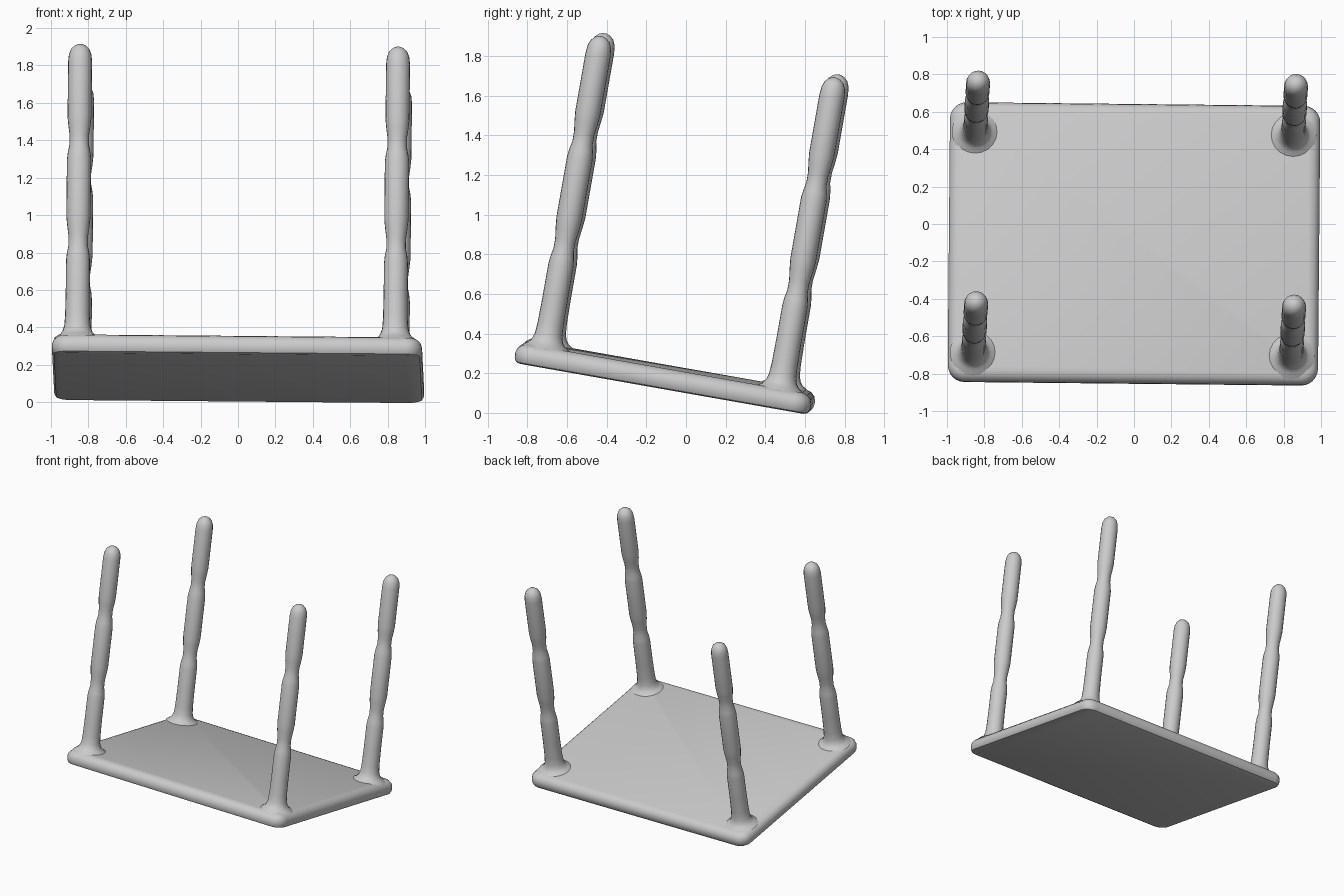
import bpy, bmesh, math
from mathutils import Matrix, Vector

if "Cube" in bpy.data.objects:
    bpy.data.objects.remove(bpy.data.objects["Cube"])

grey = bpy.data.materials.new("plain_grey")
grey.diffuse_color = (0.6, 0.6, 0.6, 1)
grey.use_nodes = True
grey.node_tree.nodes["Principled BSDF"].inputs["Base Color"].default_value = grey.diffuse_color

# The whole table lies upside down, tipped backward and very slightly rolled and turned
pose = (Matrix.Translation((0, -0.105, 0.181))
        @ Matrix.Rotation(math.radians(-0.6), 4, 'Z')
        @ Matrix.Rotation(math.radians(0.5), 4, 'Y')
        @ Matrix.Rotation(math.radians(-10), 4, 'X'))


def finish(name, bm, matrix):
    bmesh.ops.recalc_face_normals(bm, faces=bm.faces)
    me = bpy.data.meshes.new(name)
    bm.to_mesh(me)
    bm.free()
    me.materials.append(grey)
    ob = bpy.data.objects.new(name, me)
    bpy.context.collection.objects.link(ob)
    ob.matrix_world = matrix
    bpy.ops.object.select_all(action='DESELECT')
    ob.select_set(True)
    bpy.context.view_layer.objects.active = ob
    bpy.ops.object.shade_smooth_by_angle(angle=math.radians(40))
    return ob


def rounded_ring(bm, inset, z, half_x=0.99, half_y=0.758, radius=0.09, steps=6):
    """One loop of a rounded rectangle, pulled in by inset."""
    ring = []
    for k, (sx, sy) in enumerate([(1, 1), (-1, 1), (-1, -1), (1, -1)]):
        for i in range(steps + 1):
            a = math.pi / 2 * (k + i / steps)
            r = radius - inset
            ring.append(bm.verts.new((sx * (half_x - radius) + r * math.cos(a),
                                      sy * (half_y - radius) + r * math.sin(a), z)))
    return ring


def bridge(bm, a, b):
    n = len(a)
    for i in range(n):
        bm.faces.new((a[i], a[(i + 1) % n], b[(i + 1) % n], b[i]))


# Tabletop: flat slab with a tight lower edge and a softer upper edge
bm = bmesh.new()
section = [(0.03, -0.052), (0.012, -0.046), (0.002, -0.028), (0, 0.0),
           (0.008, 0.025), (0.028, 0.044), (0.055, 0.052)]
rings = [rounded_ring(bm, inset, z) for inset, z in section]
for a, b in zip(rings, rings[1:]):
    bridge(bm, a, b)
bm.faces.new(rings[0])
bm.faces.new(rings[-1])
finish("tabletop", bm, pose)

# Turned leg: flared foot, two necks, domed tip (radius, height)
leg_profile = [(0.125, 0.045), (0.115, 0.054), (0.095, 0.066), (0.08, 0.085),
               (0.07, 0.115), (0.066, 0.17), (0.064, 0.3), (0.064, 0.47),
               (0.060, 0.51), (0.052, 0.55), (0.052, 0.60), (0.060, 0.66),
               (0.065, 0.71), (0.065, 1.02), (0.060, 1.06), (0.052, 1.10),
               (0.052, 1.15), (0.059, 1.20), (0.064, 1.25), (0.064, 1.55),
               (0.060, 1.59), (0.048, 1.62), (0.028, 1.638), (0.010, 1.645)]
SIDES = 20


def make_leg(name, x, y):
    bm = bmesh.new()
    loops = [[bm.verts.new((r * math.cos(2 * math.pi * i / SIDES),
                            r * math.sin(2 * math.pi * i / SIDES), z))
              for i in range(SIDES)] for r, z in leg_profile]
    for a, b in zip(loops, loops[1:]):
        bridge(bm, a, b)
    bm.faces.new(loops[-1])
    finish(name, bm, pose @ Matrix.Translation((x, y, 0)))


for side, x in (("left", -0.855), ("right", 0.845)):
    for end, y in (("front", -0.608), ("back", 0.59)):
        make_leg(f"{end}_{side}_leg", x, y)
